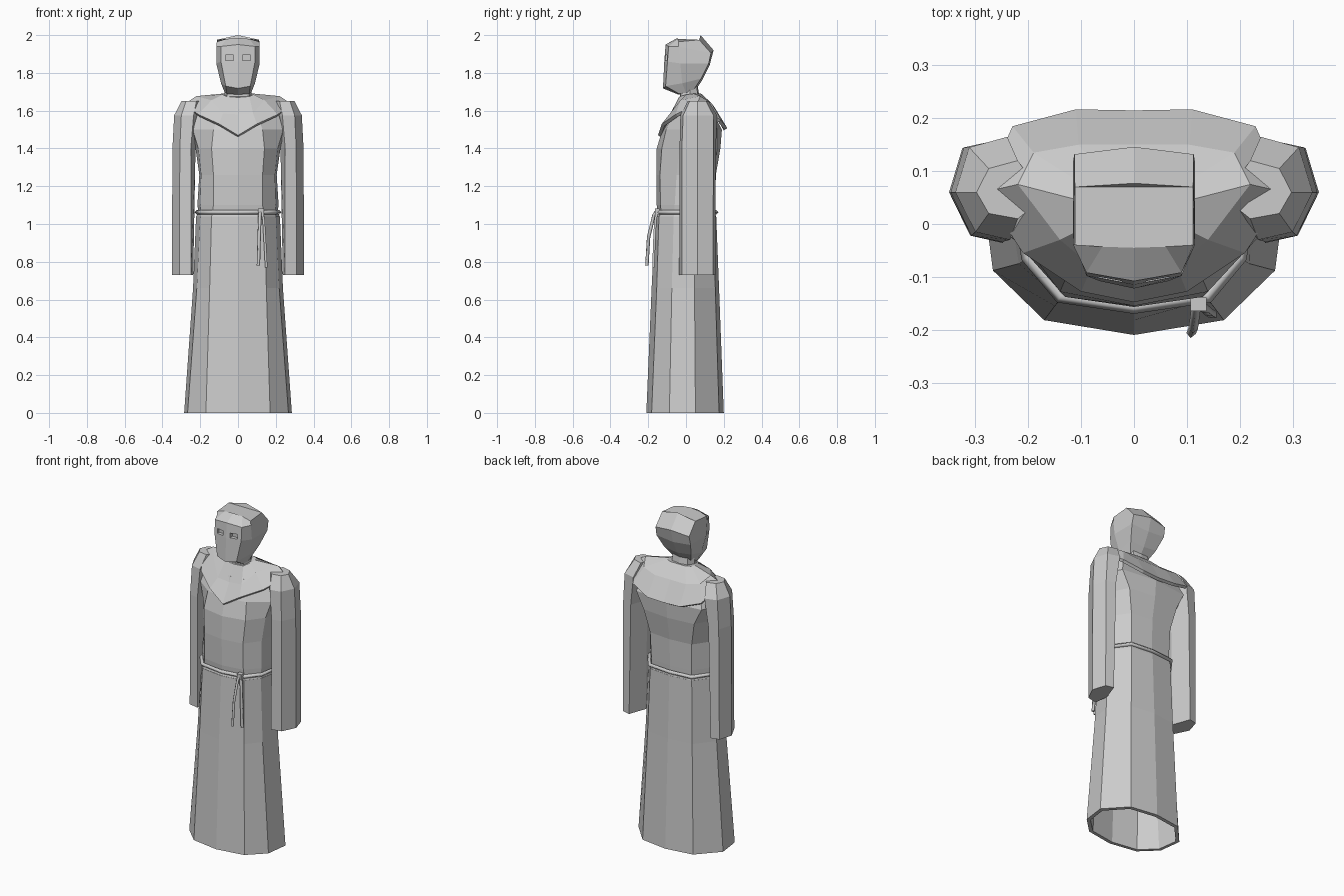
import bpy, bmesh


def full(half):
    """Mirror a half ring (front centre to back centre) across x = 0."""
    return half + [(-x, y, z) for x, y, z in half[-2:0:-1]]


def flat(pts, z):
    return [(x, y, z) for x, y in pts]


def loft(name, rings, cap_bottom=True, cap_top=True):
    bm = bmesh.new()
    rows = [[bm.verts.new(p) for p in r] for r in rings]
    n = len(rows[0])
    for a, b in zip(rows, rows[1:]):
        for i in range(n):
            j = (i + 1) % n
            bm.faces.new((a[i], a[j], b[j], b[i]))
    if cap_bottom:
        bm.faces.new(rows[0][::-1])
    if cap_top:
        bm.faces.new(rows[-1])
    bmesh.ops.recalc_face_normals(bm, faces=bm.faces)
    me = bpy.data.meshes.new(name)
    bm.to_mesh(me)
    bm.free()
    ob = bpy.data.objects.new(name, me)
    bpy.context.collection.objects.link(ob)
    return ob


def thicken(ob, t):
    m = ob.modifiers.new("thickness", 'SOLIDIFY')
    m.thickness, m.offset = t, -1


def rope(name, pts, r, closed=False):
    cu = bpy.data.curves.new(name, 'CURVE')
    cu.dimensions = '3D'
    cu.bevel_depth, cu.bevel_resolution = r, 0
    cu.use_fill_caps = True
    sp = cu.splines.new('POLY')
    sp.points.add(len(pts) - 1)
    for p, co in zip(sp.points, pts):
        p.co = (*co, 1)
    sp.use_cyclic_u = closed
    ob = bpy.data.objects.new(name, cu)
    bpy.context.collection.objects.link(ob)
    return ob


def box(name, loc, size):
    bpy.ops.mesh.primitive_cube_add(size=1, location=loc)
    ob = bpy.context.object
    ob.name, ob.scale = name, size
    return ob


# skirt, hollow with a thick hem
hem = [(0, -.21), (.17, -.182), (.267, -.088), (.285, .05), (.17, .175), (0, .2)]
hip = [(0, -.182), (.15, -.155), (.218, -.075), (.238, .045), (.15, .155), (0, .175)]
waist = [(0, -.163), (.14, -.143), (.2, -.065), (.222, .04), (.14, .145), (0, .16)]
skirt = loft("skirt", [full(flat(hem, 0)), full(flat(hip, .66)), full(flat(waist, 1.04))],
             False, False)
thicken(skirt, .022)

# torso
loft("torso", [full(r) for r in (
    flat(waist, 1.035),
    flat([(0, -.15), (.135, -.132), (.195, -.06), (.21, .04), (.135, .14), (0, .152)], 1.065),
    flat([(0, -.155), (.13, -.135), (.2, -.06), (.215, .04), (.135, .14), (0, .155)], 1.1),
    flat([(0, -.157), (.13, -.138), (.195, -.05), (.205, .05), (.14, .145), (0, .158)], 1.26),
    flat([(0, -.155), (.14, -.128), (.21, -.035), (.225, .06), (.17, .165), (0, .182)], 1.4),
    flat([(0, -.125), (.13, -.105), (.24, -.02), (.27, .06), (.22, .165), (0, .19)], 1.5),
    flat([(0, -.07), (.09, -.06), (.2, .0), (.25, .06), (.18, .12), (0, .13)], 1.61))])

# shoulder cape
cape = loft("shoulder_cape", [full(r) for r in (
    [(0, -.148, 1.47), (.1, -.128, 1.53), (.21, -.055, 1.58), (.285, .06, 1.635),
     (.23, .185, 1.55), (.11, .217, 1.51), (0, .215, 1.505)],
    [(0, -.085, 1.58), (.08, -.08, 1.585), (.14, -.03, 1.655), (.22, .075, 1.677),
     (.19, .135, 1.64), (.105, .15, 1.62), (0, .15, 1.62)],
    [(0, -.035, 1.67), (.06, -.035, 1.675), (.08, 0, 1.685), (.085, .04, 1.69),
     (.08, .065, 1.69), (.05, .08, 1.69), (0, .08, 1.69)])], False, True)
thicken(cape, .018)

# sleeves
cuff = [(.35, .06), (.31, -.022), (.248, -.036), (.237, .05), (.275, .155), (.325, .143)]
for side, s in (("left", 1), ("right", -1)):
    loft(side + "_sleeve", [[(s * x, y, z) for x, y, z in r] for r in (
        flat(cuff, .73),
        flat([(.347, .06), (.308, -.022), (.25, -.034), (.225, .05), (.262, .158), (.322, .145)], 1.4),
        flat([(.338, .06), (.3, -.015), (.235, -.03), (.19, .05), (.24, .165), (.312, .145)], 1.575),
        flat([(.298, .06), (.275, .02), (.22, .01), (.17, .05), (.22, .12), (.275, .105)], 1.652))])

# neck and head
loft("neck", [full(flat([(0, -.035), (.06, -.03), (.075, .025), (.055, .07), (0, .08)], 1.62)),
              full(flat([(0, -.03), (.055, -.025), (.07, .02), (.05, .055), (0, .06)], 1.74))])
head = loft("head", [full(r) for r in (
    [(0, -.04, 1.685), (.06, -.038, 1.69), (.07, 0, 1.695), (.06, .04, 1.71), (0, .045, 1.7)],
    [(0, -.122, 1.718), (.065, -.108, 1.73), (.09, -.02, 1.745), (.09, .08, 1.77), (0, .085, 1.76)],
    [(0, -.115, 1.86), (.09, -.098, 1.86), (.115, -.03, 1.85), (.115, .12, 1.85), (0, .125, 1.84)],
    [(0, -.108, 1.95), (.09, -.092, 1.94), (.115, -.04, 1.94), (.113, .132, 1.905), (0, .146, 1.92)],
    [(0, -.045, 1.985), (.06, -.043, 1.98), (.112, -.04, 1.965), (.112, .07, 1.975), (0, .077, 2.0)])])

# eye sockets
for s in (1, -1):
    cutter = box("eye_cutter", (s * .045, -.11, 1.88), (.044, .05, .028))
    cutter.hide_render = True
    cutter.hide_set(True)
    m = head.modifiers.new("eye", 'BOOLEAN')
    m.object, m.operation, m.solver = cutter, 'DIFFERENCE', 'EXACT'

# rope belt, knot and hanging ends
belt = full(flat([(0, -.158), (.14, -.138), (.202, -.063), (.219, .04), (.14, .147), (0, .16)], 1.062))
rope("belt", belt, .012, True)
box("belt_knot", (.122, -.152, 1.066), (.03, .025, .032))
rope("long_belt_end", [(.118, -.152, 1.075), (.116, -.17, 1.045), (.112, -.198, .93), (.108, -.207, .78)], .009)
rope("short_belt_end", [(.126, -.152, 1.07), (.136, -.162, 1.02), (.143, -.168, .9), (.15, -.172, .77)], .009)
